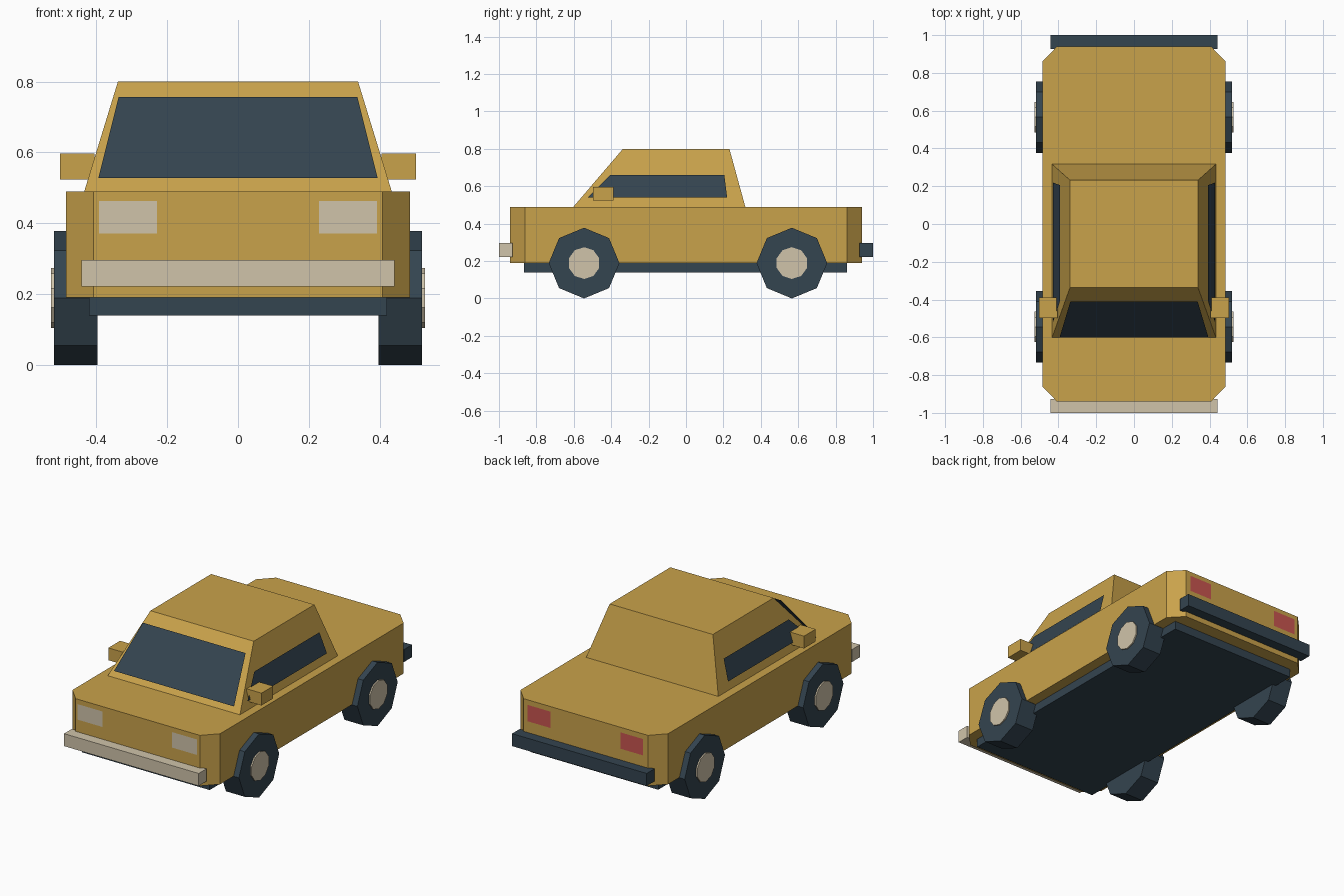
import bpy
import bmesh
from math import radians
from mathutils import Matrix

cube = bpy.data.objects.get("Cube")
if cube:
    bpy.data.objects.remove(cube, do_unlink=True)


def material(name, rgb):
    mat = bpy.data.materials.new(name)
    mat.use_nodes = True
    color = (*rgb, 1.0)
    mat.diffuse_color = color
    mat.node_tree.nodes["Principled BSDF"].inputs["Base Color"].default_value = color
    return mat


GOLD = material("golden paint", (0.584, 0.362, 0.07))
DARK = material("dark slate", (0.034, 0.058, 0.08))
BEIGE = material("pale beige", (0.631, 0.552, 0.402))
RED = material("tail red", (0.578, 0.091, 0.08))


def finish(name, bm, mat):
    bmesh.ops.recalc_face_normals(bm, faces=bm.faces)
    mesh = bpy.data.meshes.new(name)
    bm.to_mesh(mesh)
    bm.free()
    mesh.materials.append(mat)
    obj = bpy.data.objects.new(name, mesh)
    bpy.context.collection.objects.link(obj)
    return obj


def loft(name, rings, mat):
    """Join rings of equal length and cap both ends."""
    bm = bmesh.new()
    loops = [[bm.verts.new(p) for p in ring] for ring in rings]
    for a, b in zip(loops, loops[1:]):
        for i in range(len(a)):
            j = (i + 1) % len(a)
            bm.faces.new((a[i], a[j], b[j], b[i]))
    bm.faces.new(loops[0])
    bm.faces.new(loops[-1])
    return finish(name, bm, mat)


def rectangle(x, y0, y1, z):
    return [(-x, y0, z), (x, y0, z), (x, y1, z), (-x, y1, z)]


def box(name, xs, ys, zs, mat):
    ring = [(xs[0], ys[0]), (xs[1], ys[0]), (xs[1], ys[1]), (xs[0], ys[1])]
    return loft(name, [[(x, y, z) for x, y in ring] for z in zs], mat)


def panel(name, points, mat, outward):
    """Thin flat sheet whose face looks along outward."""
    bm = bmesh.new()
    face = bm.faces.new([bm.verts.new(p) for p in points])
    face.normal_update()
    flip = face.normal.dot(outward) < 0
    obj = finish(name, bm, mat)
    normal = obj.data.polygons[0].normal
    if normal.dot(outward) < 0:
        obj.data.flip_normals()
    return obj


def disc(name, x, y, z, radius, width, sides, mat):
    """Cylinder lying along x with one corner pointing up."""
    bm = bmesh.new()
    bmesh.ops.create_cone(bm, cap_ends=True, segments=sides, radius1=radius,
                          radius2=radius, depth=width)
    bmesh.ops.transform(bm, verts=bm.verts, matrix=Matrix.Rotation(radians(90), 4, "Y"))
    top = max(bm.verts, key=lambda v: v.co.z).co
    if abs(top.y) > 0.001:
        bmesh.ops.transform(bm, verts=bm.verts,
                            matrix=Matrix.Rotation(radians(180 / sides), 4, "X"))
    bmesh.ops.translate(bm, verts=bm.verts, vec=(x, y, z))
    return finish(name, bm, mat)


# Body with cut corners
quarter = [(0.485, 0.86), (0.408, 0.94)]
outline = quarter + [(-x, y) for x, y in reversed(quarter)]
outline += [(-x, -y) for x, y in outline]
loft("body", [[(x, y, z) for x, y in outline] for z in (0.19, 0.49)], GOLD)
box("chassis", (-0.42, 0.42), (-0.865, 0.86), (0.14, 0.19), DARK)

# Tapered cabin and windscreen
loft("cabin", [rectangle(0.434, -0.602, 0.317, 0.49),
               rectangle(0.339, -0.337, 0.232, 0.8)], GOLD)
panel("windscreen", [(-0.394, -0.6, 0.528), (0.394, -0.6, 0.528),
                     (0.337, -0.41, 0.757), (-0.337, -0.41, 0.757)], DARK, (0, -1, 1))

# Bumpers
box("front_bumper", (-0.442, 0.442), (-1, -0.927), (0.222, 0.296), BEIGE)
box("rear_bumper", (-0.442, 0.442), (0.927, 1), (0.222, 0.296), DARK)

# Paired parts
for side, s in (("left", 1), ("right", -1)):
    panel(side + "_window", [(s * 0.43, -0.525, 0.54), (s * 0.43, 0.22, 0.54),
                             (s * 0.391, 0.205, 0.66), (s * 0.391, -0.405, 0.66)],
          DARK, (s, 0, 0))
    box(side + "_mirror", (s * 0.405, s * 0.503), (-0.498, -0.388), (0.524, 0.597), GOLD)
    for name, y, inner, outer, low, high, mat in (
            ("headlight", -0.944, 0.228, 0.393, 0.371, 0.463, BEIGE),
            ("taillight", 0.944, 0.23, 0.38, 0.365, 0.462, RED)):
        panel(side + "_" + name, [(s * inner, y, low), (s * outer, y, low),
                                  (s * outer, y, high), (s * inner, y, high)],
              mat, (0, y, 0))
    for end, y in (("front", -0.545), ("rear", 0.566)):
        disc(f"{end}_{side}_tyre", s * 0.458, y, 0.189, 0.189, 0.124, 8, DARK)
        disc(f"{end}_{side}_hub", s * 0.494, y, 0.189, 0.085, 0.068, 10, BEIGE)
